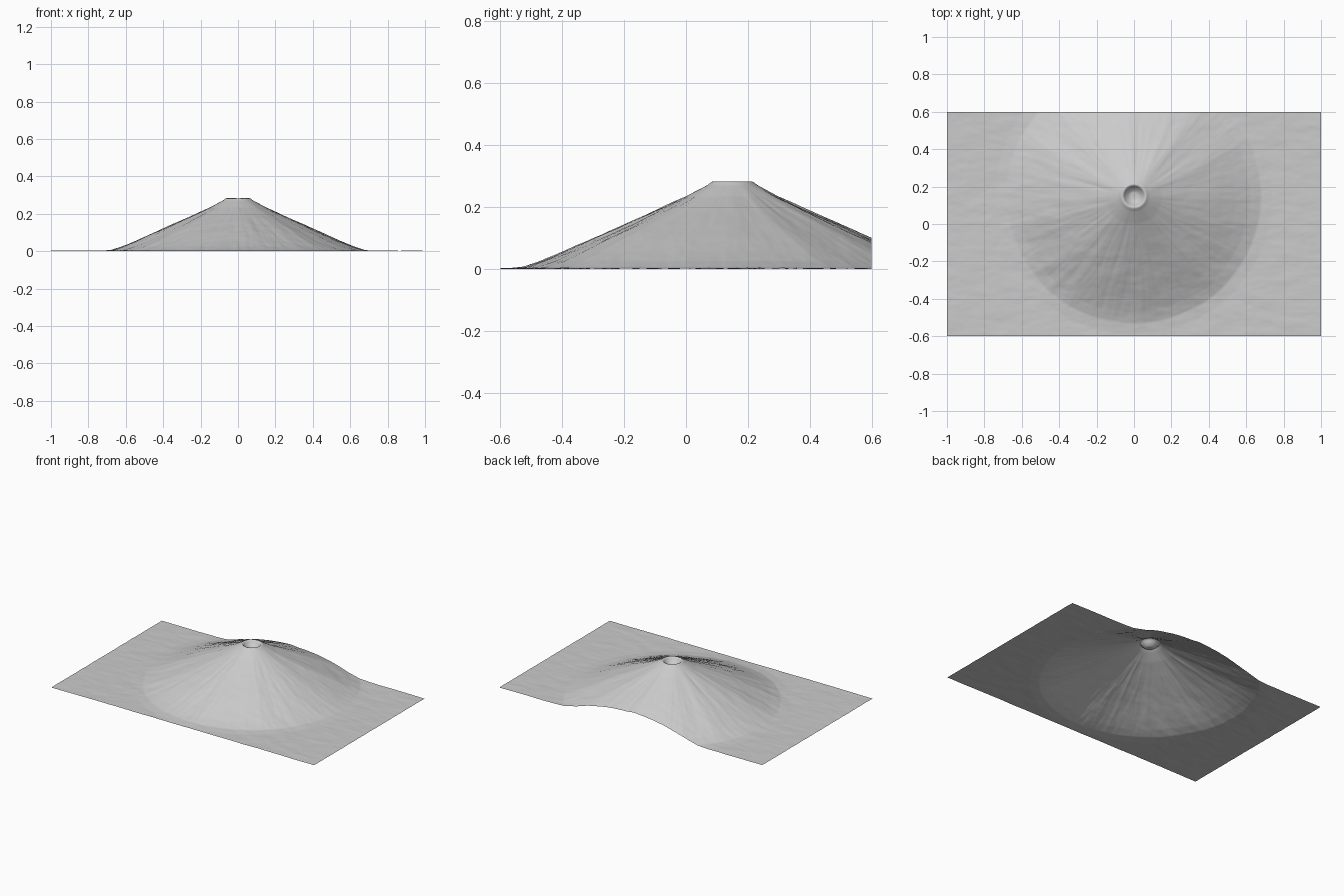
import bpy, bmesh, math
from mathutils import noise, Vector

if "Cube" in bpy.data.objects:
    bpy.data.objects.remove(bpy.data.objects["Cube"])

NX, NY = 300, 180
CX, CY = 0.0, 0.15          # crater centre

# radial profile (radius, height): crater floor, rim, flank, plain
PROFILE = [(0, .250), (.025, .252), (.045, .268), (.058, .288), (.066, .287),
           (.08, .276), (.15, .238), (.25, .192), (.35, .148), (.45, .104),
           (.55, .059), (.62, .030), (.68, .010), (.74, .006), (2, .005)]


def profile(r):
    for (r0, z0), (r1, z1) in zip(PROFILE, PROFILE[1:]):
        if r <= r1:
            return z0 + (z1 - z0) * (r - r0) / (r1 - r0)
    return PROFILE[-1][1]


def fractal(x, y, z=0.0):
    p = Vector((x, y, z))
    return noise.noise(p) + 0.5 * noise.noise(p * 2.1) + 0.25 * noise.noise(p * 4.3)


def height(x, y):
    dx, dy = x - CX, y - CY
    r = math.hypot(dx, dy)
    a = math.atan2(dy, dx)
    # irregular foot line, flank only
    flank = min(max((r - .08) / .12, 0), 1) * min(max((.74 - r) / .12, 0), 1)
    wobble = 0.012 * noise.noise(Vector((math.cos(a) * 3, math.sin(a) * 3, 5)))
    z = profile(r + wobble * flank)
    # radial gullies, stronger on the front
    c, s = math.cos(a), math.sin(a)
    front = 0.6 + 0.4 * max(0, -s)
    z += flank * front * 0.0035 * fractal(c * 9, s * 9, r * 3)
    # horizontally streaked ground
    z += 0.0016 * fractal(x * 7, y * 16, 3) * min(max((r - .1) / .3, 0), 1)
    return max(z, 0.0)


# volcano and surrounding plain as one sheet
bm = bmesh.new()
bmesh.ops.create_grid(bm, x_segments=NX, y_segments=NY, size=1.0)
for v in bm.verts:
    v.co.y *= 0.6
    v.co.z = height(v.co.x, v.co.y)
low = min(v.co.z for v in bm.verts)
for v in bm.verts:
    v.co.z -= low
for f in bm.faces:
    f.smooth = True
mesh = bpy.data.meshes.new("volcano_terrain")
bm.to_mesh(mesh)
bm.free()
bpy.context.collection.objects.link(bpy.data.objects.new("volcano_terrain", mesh))
